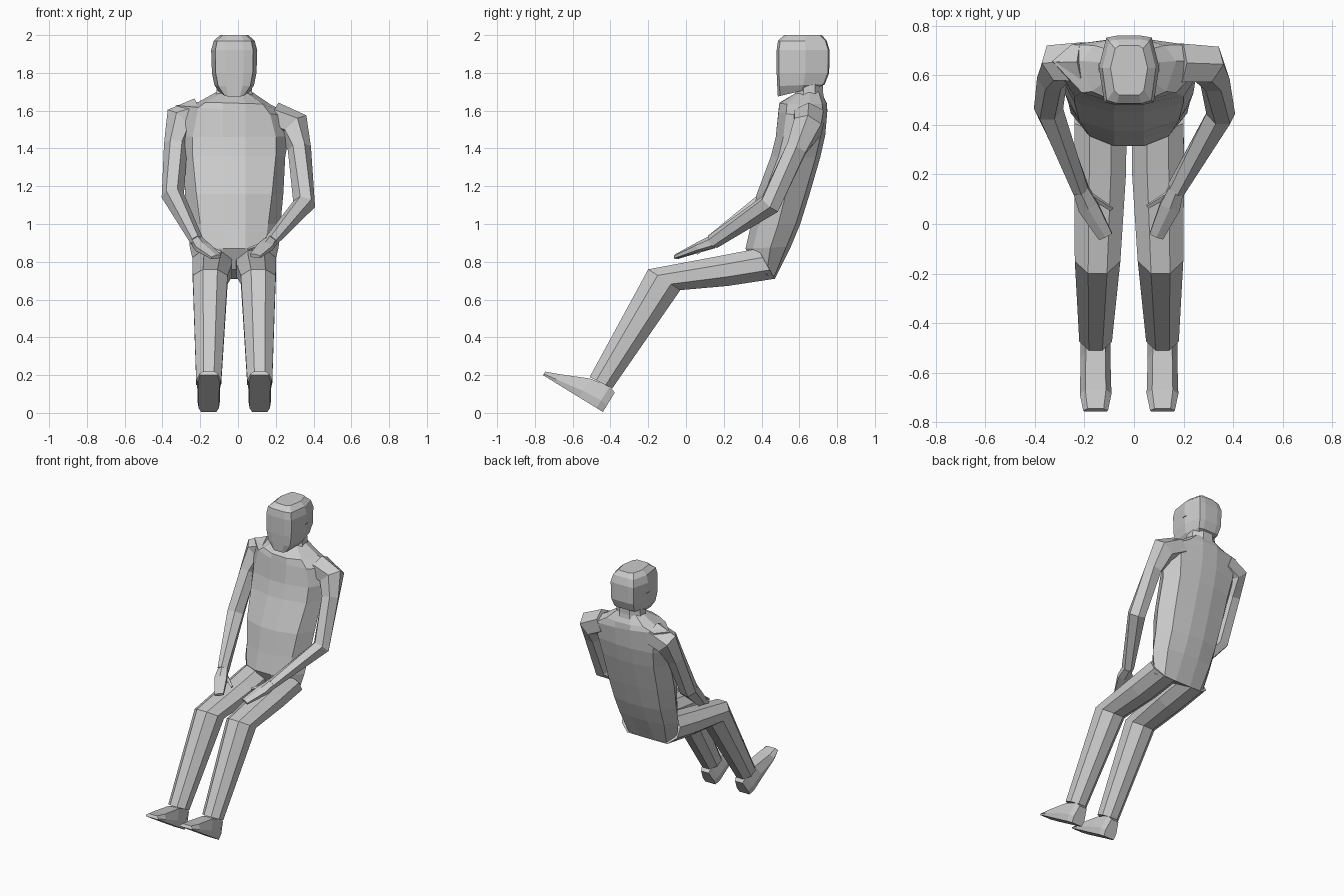
import bpy, bmesh, math
from mathutils import Vector

if "Cube" in bpy.data.objects:
    bpy.data.objects.remove(bpy.data.objects["Cube"])

MID = -0.02  # the figure's own centre line


def loft(name, rings):
    """Skin closed rings of equal point count and cap both ends."""
    bm = bmesh.new()
    vs = [[bm.verts.new(p) for p in r] for r in rings]
    n = len(vs[0])
    for a, b in zip(vs, vs[1:]):
        for i in range(n):
            j = (i + 1) % n
            bm.faces.new((a[i], a[j], b[j], b[i]))
    bm.faces.new(vs[0][::-1])
    bm.faces.new(vs[-1])
    bmesh.ops.recalc_face_normals(bm, faces=bm.faces)
    me = bpy.data.meshes.new(name)
    bm.to_mesh(me)
    bm.free()
    ob = bpy.data.objects.new(name, me)
    bpy.context.collection.objects.link(ob)
    return ob


def body_ring(f, zf, b, zb, wf, w, side=0.55, strip=0.06, inset=0.04, drop=0.0):
    """Ten-sided body section from front (f, zf) to back (b, zb)."""
    half = [(strip, f), (wf, f + inset), (w, f + (b - f) * side),
            (w * 0.75, b - inset * 0.6), (strip, b)]
    pts = half + [(-x, y) for x, y in reversed(half)]
    return [Vector((x + MID, y, zf + (zb - zf) * (y - f) / (b - f) - drop * x))
            for x, y in pts]


def octagon(xc, p, q, hw):
    """Eight-sided section spanning p to q in the side plane."""
    p, q = Vector((xc, *p)), Vector((xc, *q))
    c, d = (p + q) / 2, (p - q) / 2
    k = 1 / math.cos(math.pi / 8)
    return [c + k * math.cos(a) * d + Vector((k * math.sin(a) * hw, 0, 0))
            for a in (math.pi / 8 + i * math.pi / 4 for i in range(8))]


def tube(name, path, ref, n=6):
    """Tapered mitred tube; path items are (point, radius u, radius v)."""
    P = [Vector(p) for p, _, _ in path]
    rings = []
    for i, (_, ru, rv) in enumerate(path):
        t = Vector()
        if i:
            t += (P[i] - P[i - 1]).normalized()
        if i < len(P) - 1:
            t += (P[i + 1] - P[i]).normalized()
        t.normalize()
        u = Vector(ref)
        u = (u - t * u.dot(t)).normalized()
        v = t.cross(u)
        rings.append([P[i] + u * ru * math.cos(a) + v * rv * math.sin(a)
                      for a in (math.tau * (k + 0.5) / n for k in range(n))])
    return loft(name, rings)


# torso, with one shoulder held a little lower
loft("torso", [
    body_ring(.575, 1.69, .715, 1.70, .07, .10, strip=.04, inset=.02),
    body_ring(.495, 1.64, .745, 1.64, .15, .19, side=.65, drop=.03),
    body_ring(.49, 1.60, .748, 1.60, .19, .31, side=.65, drop=.09),
    body_ring(.475, 1.46, .737, 1.47, .22, .29),
    body_ring(.45, 1.36, .71, 1.35, .22, .27),
    body_ring(.375, 1.16, .655, 1.16, .20, .26),
    body_ring(.345, 1.0, .605, 1.0, .18, .245),
    body_ring(.315, .87, .555, .88, .16, .235),
    body_ring(.37, .76, .47, .71, .15, .20, inset=.01),
])

# neck and head
loft("neck", [octagon(MID, (f, z), (b, z), w) for f, b, z, w in
              ((.56, .735, 1.64, .10), (.58, .725, 1.70, .095), (.58, .725, 1.77, .09))])
loft("head", [
    body_ring(.52, 2.0, .72, 2.0, .06, .075, strip=.04, inset=.02),
    body_ring(.487, 1.97, .745, 1.97, .09, .108, strip=.05, inset=.012),
    body_ring(.48, 1.92, .76, 1.92, .10, .122, strip=.05, inset=.012),
    body_ring(.48, 1.80, .758, 1.80, .098, .118, strip=.05, inset=.012),
    body_ring(.483, 1.73, .735, 1.74, .085, .105, strip=.045, inset=.012),
    body_ring(.486, 1.675, .715, 1.73, .05, .085, strip=.03, inset=.012),
])

for side, word in ((-1, "left"), (1, "right")):
    # ears
    loft(word + "_ear", [octagon(MID + side * x, (.615, 1.85), (.65, 1.85), .004)
                         for x in (.11, .12)]).name = word + "_ear"

    # trouser legs
    loft(word + "_leg", [octagon(MID + side * d, p, q, w) for d, p, q, w in (
        (.115, (.38, .87), (.47, .71), .105),
        (.117, (.20, .835), (.22, .672), .105),
        (.127, (-.20, .76), (-.03, .65), .092),
        (.135, (-.51, .19), (-.39, .13), .066))])

    # feet: sections stepped along the tilted sole
    along, up = Vector((0, -.852, .524)), Vector((0, .524, .852))
    rings = []
    for t, hw, h in ((0, .045, .12), (.04, .06, .135), (.15, .06, .115),
                     (.30, .064, .05), (.372, .05, .022)):
        o = Vector((MID + side * .135, -.44, .005)) + along * t
        rings.append([o + Vector((x * hw, 0, 0)) + up * h * z for x, z in
                      ((-.9, 0), (.9, 0), (1, .35), (.65, 1), (-.65, 1), (-1, .35))])
    loft(word + "_foot", rings)

# arms, posed separately
X, Y = (1, 0, 0), (0, 1, 0)
poses = {
    "left": [(-.20, .655, 1.585), (-.305, .65, 1.545), (-.33, .59, 1.42),
             (-.345, .465, 1.15), (-.215, .14, .905), (-.185, .07, .875),
             (-.115, -.05, .825), (-.09, .06, .845)],
    "right": [(.18, .65, 1.565), (.295, .645, 1.515), (.325, .585, 1.40),
              (.35, .445, 1.105), (.17, .14, .905), (.145, .07, .88),
              (.09, -.05, .83), (.055, .07, .865)],
}
for word, p in poses.items():
    tube(word + "_arm", [(p[0], .09, .085), (p[1], .085, .09), (p[2], .062, .062),
                         (p[3], .062, .06), (p[4], .042, .035)], Y)
    tube(word + "_hand", [(p[4], .036, .036), (p[5], .048, .026), (p[6], .034, .012)], X)
    tube(word + "_thumb", [(p[4], .016, .016), (p[7], .01, .008)], X, 4)
